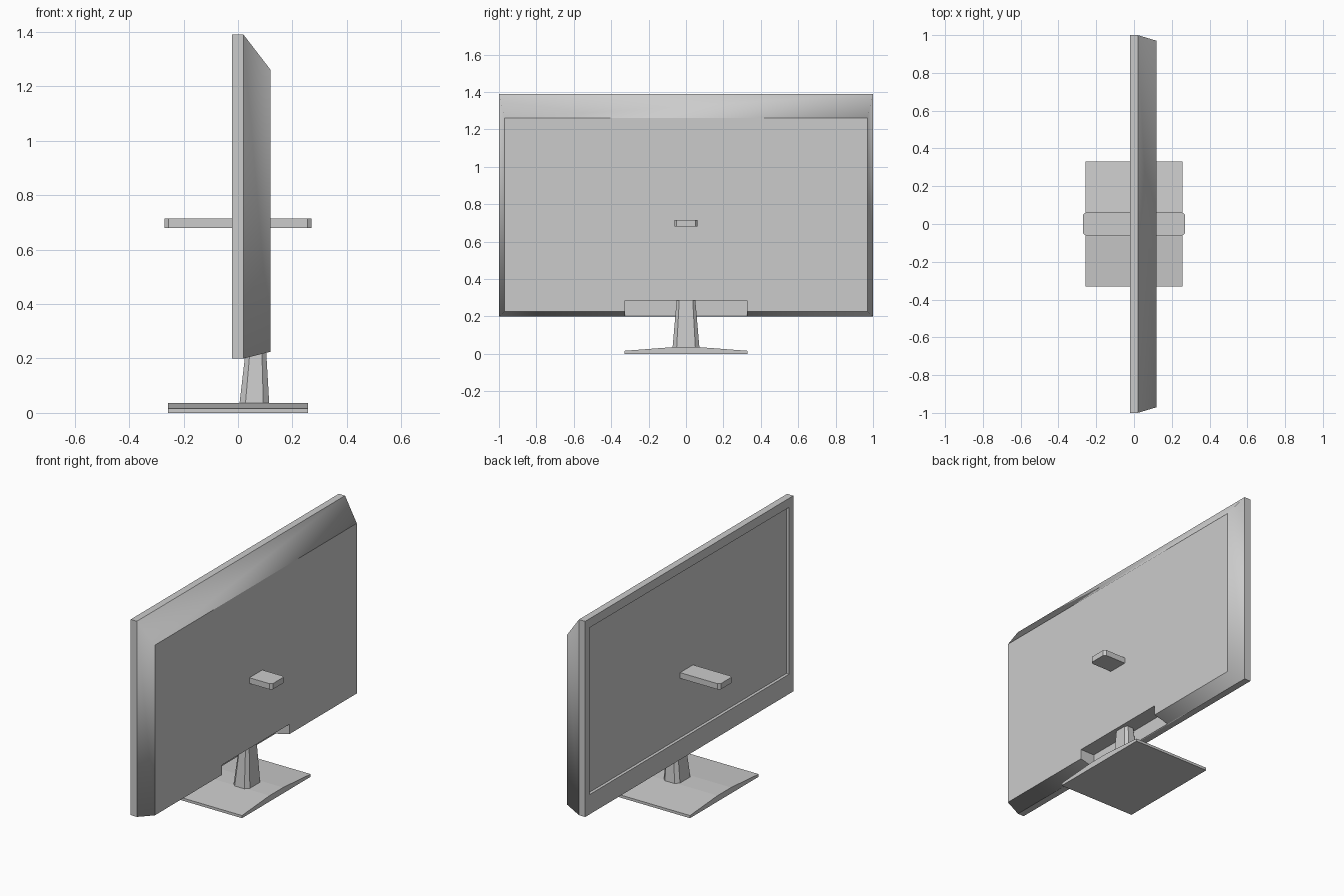
import bpy
import bmesh

cube = bpy.data.objects.get("Cube")
if cube:
    bpy.data.objects.remove(cube, do_unlink=True)

grey = bpy.data.materials.new("light_grey")
grey.use_nodes = True
colour = (0.6, 0.6, 0.6, 1)
grey.diffuse_color = colour
grey.node_tree.nodes["Principled BSDF"].inputs["Base Color"].default_value = colour


def loft(name, rings, smooth_bands=()):
    """Join matching rings of points with quads and cap both ends."""
    bm = bmesh.new()
    rows = [[bm.verts.new(p) for p in ring] for ring in rings]
    for band, (a, b) in enumerate(zip(rows, rows[1:])):
        for i in range(len(a)):
            j = (i + 1) % len(a)
            face = bm.faces.new((a[i], a[j], b[j], b[i]))
            face.smooth = band in smooth_bands
    bm.faces.new(rows[0])
    bm.faces.new(rows[-1])
    bmesh.ops.recalc_face_normals(bm, faces=bm.faces[:])
    mesh = bpy.data.meshes.new(name)
    bm.to_mesh(mesh)
    bm.free()
    mesh.materials.append(grey)
    obj = bpy.data.objects.new(name, mesh)
    bpy.context.collection.objects.link(obj)
    return obj


def upright(x, half_y, z0, z1):
    """Rectangle standing across the x axis."""
    return [(x, -half_y, z0), (x, half_y, z0), (x, half_y, z1), (x, -half_y, z1)]


def chamfered(x0, x1, half_y, cx, cy, z):
    """Level rectangle with cut corners."""
    right = [(x0, half_y - cy, z), (x0 + cx, half_y, z),
             (x1 - cx, half_y, z), (x1, half_y - cy, z)]
    return right + [(x, -y, z) for x, y, z in reversed(right)]


# Display housing: recessed screen, bezel, slim rim, tapered back
housing = loft("display_housing", [
    upright(-0.004, 0.96, 0.32, 1.335),
    upright(-0.022, 0.96, 0.32, 1.335),
    upright(-0.022, 1.0, 0.2, 1.39),
    upright(0.02, 1.0, 0.2, 1.39),
    upright(0.12, 0.97, 0.225, 1.26),
], smooth_bands=(3,))

# Recess for the stand at the bottom of the back
cutter = loft("stand_recess_cutter", [
    upright(0.025, 0.325, 0.1, 0.285),
    upright(0.3, 0.325, 0.1, 0.285),
])
cutter.hide_render = True
cutter.hide_viewport = True
cutter.display_type = 'WIRE'
recess = housing.modifiers.new("stand_recess", 'BOOLEAN')
recess.operation = 'DIFFERENCE'
recess.solver = 'EXACT'
recess.object = cutter

# Bar through the middle of the display
loft("cross_bar", [chamfered(-0.27, 0.27, 0.062, 0.015, 0.012, z)
                   for z in (0.68, 0.715)])

# Tapering stand neck
loft("stand_neck", [
    chamfered(0.005, 0.115, 0.072, 0.022, 0.022, 0.03),
    chamfered(0.035, 0.1, 0.05, 0.014, 0.014, 0.287),
])

# Stand foot, sloping down to both ends
half = [(0.33, 0), (0.33, 0.016), (0.065, 0.036)]
profile = half + [(-y, z) for y, z in reversed(half)]
loft("stand_foot", [[(x, y, z) for y, z in profile] for x in (-0.258, 0.258)])
